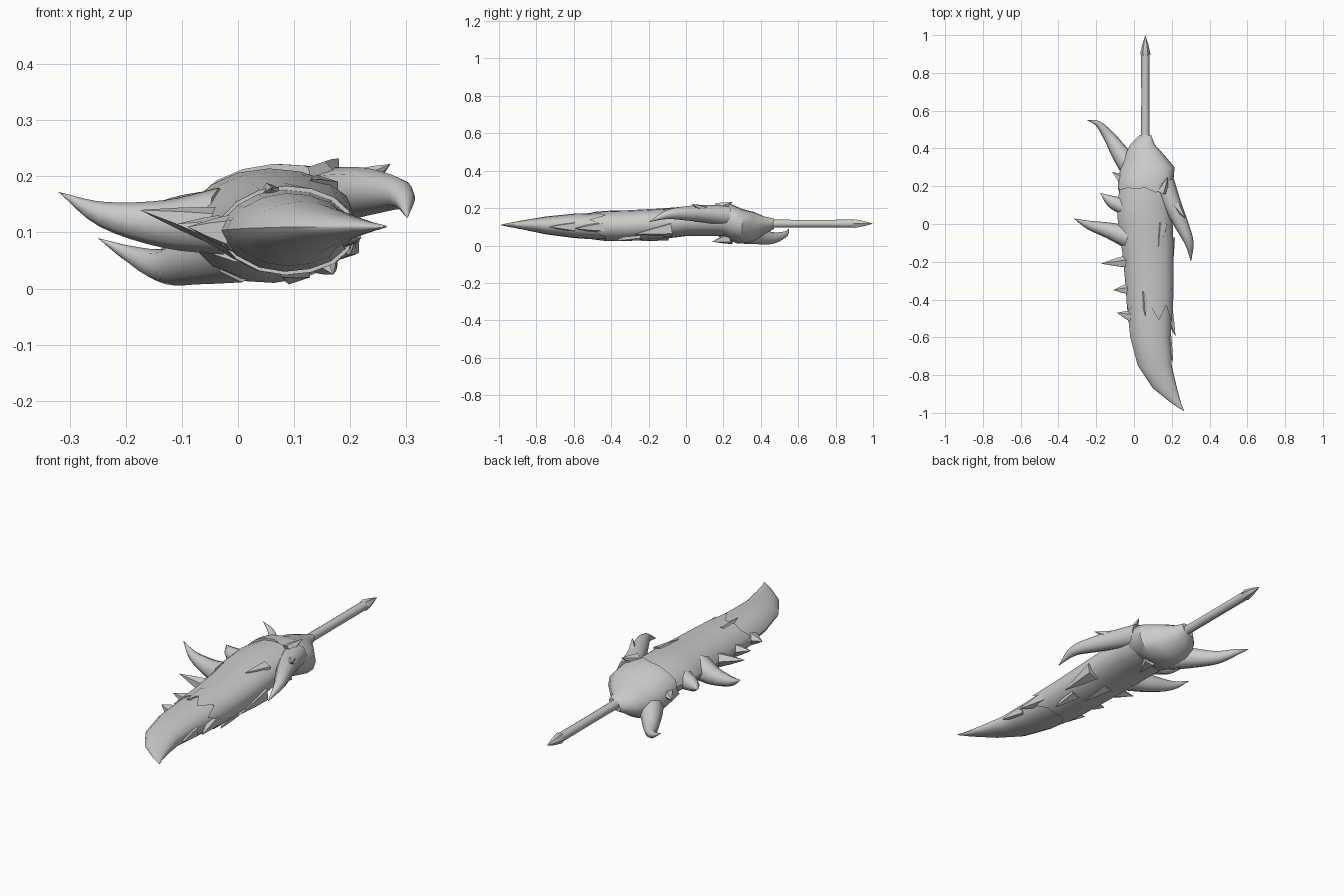
import bpy, bmesh, math
from mathutils import Vector

bone = bpy.data.materials.new("bone_grey")
bone.diffuse_color = (0.6, 0.6, 0.6, 1)


def loft(name, rings, angle=40):
    """Skin a list of equal-length vertex rings and cap both ends."""
    bm = bmesh.new()
    vr = [[bm.verts.new(p) for p in r] for r in rings]
    n = len(vr[0])
    for a, b in zip(vr, vr[1:]):
        for i in range(n):
            bm.faces.new((a[i], a[(i + 1) % n], b[(i + 1) % n], b[i]))
    bm.faces.new(vr[0][::-1])
    bm.faces.new(vr[-1])
    bmesh.ops.remove_doubles(bm, verts=bm.verts, dist=0.0005)
    bmesh.ops.recalc_face_normals(bm, faces=bm.faces)
    me = bpy.data.meshes.new(name)
    bm.to_mesh(me)
    bm.free()
    me.materials.append(bone)
    ob = bpy.data.objects.new(name, me)
    bpy.context.collection.objects.link(ob)
    bpy.ops.object.select_all(action='DESELECT')
    ob.select_set(True)
    bpy.context.view_layer.objects.active = ob
    bpy.ops.object.shade_smooth_by_angle(angle=math.radians(angle))
    return ob


def body(name, stations, power, jag=0.0, tilt=0.0, n=16):
    """Loft cross-sections given as (y, x_left, x_right, z_bottom, z_top).
    power > 1 sharpens the left edge; jag makes the first ring ragged."""
    rings = []
    for k, (y, xl, xr, zb, zt) in enumerate(stations):
        ring = []
        for i in range(n):
            t = 2 * math.pi * i / n
            c, s = math.cos(t), math.sin(t)
            p = power if c < 0 else 0.85
            z = (zb + zt) / 2 + (zt - zb) / 2 * math.copysign(abs(s) ** p, s)
            x = (xl + xr) / 2 + (xr - xl) / 2 * c + tilt * s
            dy = jag * (0.5 + 0.5 * math.sin(i * 2.3)) * (i % 2) if k == 0 else 0
            ring.append((x, y - dy, z + tilt * c))
        rings.append(ring)
    return loft(name, rings)


def horn(name, path, n=8, steps=4):
    """Curved tapering tube through (x, y, z, radius) points."""
    q = [Vector(p) for p in path]
    q = [2 * q[0] - q[1]] + q + [2 * q[-1] - q[-2]]
    pts = []
    for a, b, c, d in zip(q, q[1:], q[2:], q[3:]):
        for s in range(steps):
            t = s / steps
            pts.append(0.5 * (2 * b + (c - a) * t + (2 * a - 5 * b + 4 * c - d) * t * t
                              + (3 * b - a - 3 * c + d) * t ** 3))
    pts.append(q[-2])
    rings = []
    for i, p in enumerate(pts):
        d = (pts[min(i + 1, len(pts) - 1)] - pts[max(i - 1, 0)]).to_3d().normalized()
        u = d.cross(Vector((0, 0, 1))).normalized()
        v = u.cross(d)
        r = max(p.w, 0.0)
        rings.append([p.to_3d() + r * (u * math.cos(2 * math.pi * k / n)
                                       + v * math.sin(2 * math.pi * k / n)) for k in range(n)])
    return loft(name, rings, 50)


def spike(name, base, tip, r, n=5):
    """Straight cone-like tooth."""
    b, t = Vector(base), Vector(tip)
    return horn(name, [(*b, r), (*b.lerp(t, 0.5), r * 0.55), (*t, 0)], n, 1)


# Blade with a swept, thin tip
body("blade", [
    (-0.99, 0.262, 0.266, 0.109, 0.112), (-0.95, 0.20, 0.25, 0.10, 0.12),
    (-0.87, 0.10, 0.228, 0.085, 0.135), (-0.75, 0.02, 0.20, 0.06, 0.155),
    (-0.60, -0.02, 0.195, 0.04, 0.17), (-0.45, -0.035, 0.20, 0.03, 0.175),
    (-0.20, -0.05, 0.20, 0.038, 0.185), (0.05, -0.08, 0.195, 0.055, 0.20),
    (0.25, -0.06, 0.18, 0.06, 0.20)], 1.4)

# Ragged hide wrapped around the rear of the blade
body("hide_wrap", [
    (-0.43, -0.038, 0.207, 0.024, 0.183), (-0.32, -0.045, 0.21, 0.024, 0.188),
    (-0.15, -0.062, 0.21, 0.032, 0.197), (0.0, -0.085, 0.205, 0.05, 0.208),
    (0.10, -0.09, 0.20, 0.05, 0.214), (0.22, -0.07, 0.19, 0.05, 0.21)], 1.25, 0.1)

# Skull-shaped guard
body("guard", [
    (0.19, -0.085, 0.195, 0.045, 0.222), (0.24, -0.085, 0.21, 0.02, 0.222),
    (0.30, -0.07, 0.215, 0.01, 0.195), (0.36, -0.05, 0.165, 0.02, 0.18),
    (0.42, -0.02, 0.11, 0.06, 0.155), (0.47, 0.03, 0.09, 0.09, 0.142)], 0.9, 0.03, 0.008)

# Handle and pointed pommel
horn("handle", [(0.06, 0.42, 0.117, 0.03), (0.06, 0.48, 0.117, 0.022),
                (0.06, 0.90, 0.117, 0.022)], 10, 2)
horn("pommel", [(0.06, 0.885, 0.117, 0.018), (0.06, 0.90, 0.117, 0.027),
                (0.06, 0.955, 0.117, 0.015), (0.06, 1.0, 0.117, 0)], 6, 1)

# Large curved horns
horn("left_guard_horn", [(0.0, 0.28, 0.075, 0.065), (-0.07, 0.37, 0.055, 0.048),
                         (-0.13, 0.46, 0.04, 0.032), (-0.19, 0.53, 0.06, 0.016),
                         (-0.25, 0.55, 0.09, 0)])
horn("right_guard_horn", [(0.16, 0.22, 0.16, 0.055), (0.205, 0.10, 0.17, 0.047),
                          (0.25, 0.0, 0.172, 0.038), (0.292, -0.10, 0.165, 0.024),
                          (0.302, -0.20, 0.125, 0)])
horn("long_side_horn", [(-0.03, -0.07, 0.12, 0.06), (-0.13, -0.035, 0.115, 0.043),
                        (-0.24, -0.005, 0.132, 0.023), (-0.32, 0.03, 0.172, 0)])
horn("short_side_horn", [(-0.05, 0.09, 0.13, 0.045), (-0.12, 0.12, 0.13, 0.032),
                         (-0.18, 0.165, 0.14, 0)])

# Spikes along the left edge, teeth on the right edge, top and underside
for i, (base, tip, r) in enumerate([
        ((-0.03, -0.20, 0.11), (-0.175, -0.21, 0.14), 0.038),
        ((-0.02, -0.345, 0.10), (-0.11, -0.35, 0.115), 0.036),
        ((-0.01, -0.49, 0.10), (-0.09, -0.47, 0.11), 0.036),
        ((-0.04, 0.22, 0.12), (-0.115, 0.275, 0.11), 0.04)]):
    spike("edge_spike_%d" % i, base, tip, r)
for i, (base, tip, r) in enumerate([
        ((0.17, -0.43, 0.10), (0.22, -0.595, 0.09), 0.04),
        ((0.17, -0.60, 0.10), (0.207, -0.73, 0.10), 0.035),
        ((0.18, -0.08, 0.09), (0.20, -0.27, 0.06), 0.045),
        ((0.15, 0.0, 0.17), (0.13, -0.13, 0.195), 0.035),
        ((0.06, -0.36, 0.16), (0.06, -0.49, 0.18), 0.03),
        ((0.15, 0.17, 0.20), (0.18, 0.25, 0.232), 0.03),
        ((0.22, 0.10, 0.19), (0.272, 0.03, 0.222), 0.025),
        ((0.08, -0.10, 0.06), (0.10, -0.24, 0.025), 0.035),
        ((0.15, -0.25, 0.06), (0.17, -0.38, 0.025), 0.035),
        ((0.10, 0.24, 0.04), (0.08, 0.14, 0.02), 0.035)]):
    spike("tooth_%d" % i, base, tip, r)
